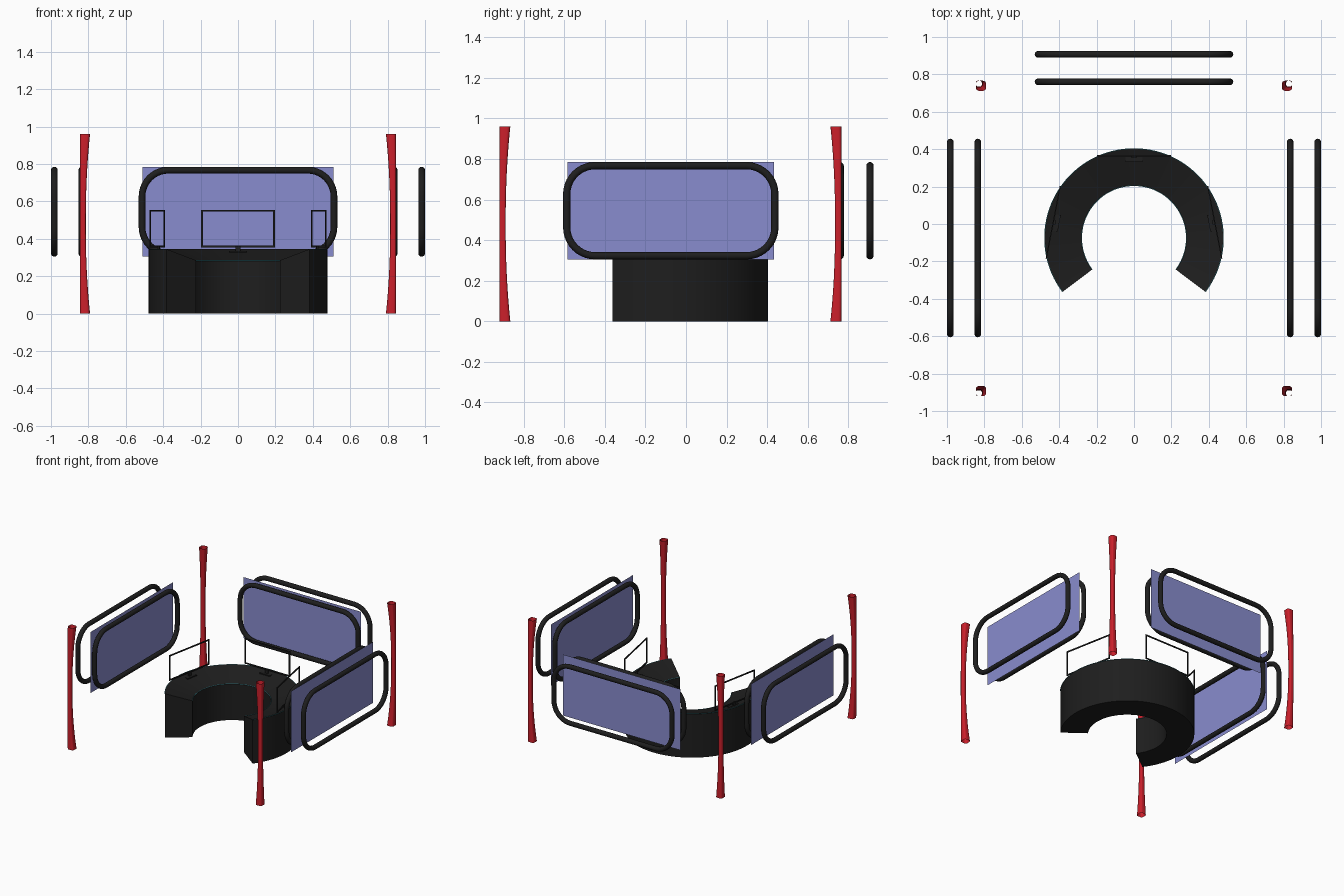
import bpy, bmesh, math
from mathutils import Vector, Matrix

if "Cube" in bpy.data.objects:
    bpy.data.objects.remove(bpy.data.objects["Cube"])

def mat(name, c):
    m = bpy.data.materials.new(name)
    m.diffuse_color = (*c, 1)
    m.use_nodes = True
    m.node_tree.nodes["Principled BSDF"].inputs["Base Color"].default_value = m.diffuse_color
    return m

BLACK = mat("black", (0.013, 0.013, 0.013))
RED = mat("red", (0.60, 0.014, 0.024))
BLUE = mat("screen blue", (0.25, 0.265, 0.62))
CYAN = mat("cyan trim", (0.06, 0.36, 0.42))

def finish(name, bm, m, smooth=True, recalc=True):
    if recalc:
        bmesh.ops.recalc_face_normals(bm, faces=bm.faces)
    me = bpy.data.meshes.new(name)
    bm.to_mesh(me)
    bm.free()
    me.materials.append(m)
    ob = bpy.data.objects.new(name, me)
    bpy.context.collection.objects.link(ob)
    if smooth:
        bpy.ops.object.select_all(action='DESELECT')
        ob.select_set(True)
        bpy.context.view_layer.objects.active = ob
        bpy.ops.object.shade_smooth_by_angle(angle=math.radians(35))
    return ob

def loft(name, rings, m, closed=False, caps=False):
    """Skin a list of point rings; optionally closed into a loop or capped."""
    bm = bmesh.new()
    vs = [[bm.verts.new(p) for p in r] for r in rings]
    n, k = len(vs), len(vs[0])
    for i in range(n if closed else n - 1):
        a, b = vs[i], vs[(i + 1) % n]
        for j in range(k):
            bm.faces.new((a[j], a[(j + 1) % k], b[(j + 1) % k], b[j]))
    if caps:
        bm.faces.new(vs[0])
        bm.faces.new(vs[-1])
    return finish(name, bm, m)

def rounded_rect(hw, hh, r, seg):
    """Points and outward normals of a rounded rectangle."""
    out = []
    for q, (sx, sy) in enumerate(((1, 1), (-1, 1), (-1, -1), (1, -1))):
        for i in range(seg + 1):
            a = math.pi / 2 * (q + i / seg)
            n = Vector((math.cos(a), math.sin(a)))
            out.append((Vector((sx * (hw - r), sy * (hh - r))) + n * r, n))
    return out

def add_box(bm, size, loc, M):
    bmesh.ops.create_cube(bm, size=1, matrix=M @ Matrix.Translation(loc) @ Matrix.Diagonal((*size, 1)))

# curved desk: sloped-top section swept round an open arc
CY, RI, RO, ZI, ZO = -0.075, 0.28, 0.478, 0.285, 0.345
A0, A1, N = math.radians(-37), math.radians(217), 72

def on_arc(r, z, a):
    return Vector((r * math.cos(a), CY + r * math.sin(a), z))

angles = [A0 + (A1 - A0) * i / N for i in range(N + 1)]
loft("desk", [[on_arc(r, z, a) for r, z in ((RI, 0), (RO, 0), (RO, ZO), (RI, ZI))] for a in angles],
     BLACK, caps=True)

# thin light trim along inner and outer top edges
for label, r, z in (("inner", RI, ZI), ("outer", RO, ZO)):
    loft(f"desk_trim_{label}",
         [[on_arc(r + 0.002 * u, z + 0.002 * v, a) for u, v in ((1, 0), (0, 1), (-1, 0), (0, -1))]
          for a in angles], CYAN, caps=True)

# open monitor frames with small stands, facing the desk centre
for label, deg in (("back", 90), ("right", 11), ("left", 169)):
    # local x = along the monitor, local y = outward from the desk centre
    M = Matrix.Translation((0, CY, 0)) @ Matrix.Rotation(math.radians(deg - 90), 4, 'Z')
    bm = bmesh.new()
    for s in (-1, 1):
        add_box(bm, (0.01, 0.006, 0.2), (s * 0.193, 0.44, 0.455), M)
        add_box(bm, (0.376, 0.006, 0.01), (0, 0.44, 0.455 + s * 0.095), M)
    finish(f"monitor_frame_{label}", bm, BLACK, False)
    bm = bmesh.new()
    add_box(bm, (0.09, 0.025, 0.008), (0, 0.42, 0.331), M)
    add_box(bm, (0.025, 0.01, 0.035), (0, 0.432, 0.345), M)
    finish(f"monitor_stand_{label}", bm, BLACK, False)

# large screens: two rounded tube frames with a flat panel between them
ZC, TUBE = 0.545, 0.018
outline = rounded_rect(0.513, 0.222, 0.14, 10)
for label, deg, centre, near, far in (("back", 0, (0, 0), 0.76, 0.907),
                                      ("right", -90, (0, -0.075), 0.835, 0.982),
                                      ("left", 90, (0, -0.075), 0.835, 0.982)):
    M = Matrix.Translation((*centre, ZC)) @ Matrix.Rotation(math.radians(deg), 4, 'Z')
    for part, d in (("inner", near), ("outer", far)):
        rings = []
        for p, n in outline:
            ring = []
            for j in range(12):
                t = 2 * math.pi * j / 12
                q = p + n * TUBE * math.cos(t)
                ring.append(M @ Vector((q.x, d + TUBE * math.sin(t), q.y)))
            rings.append(ring)
        loft(f"screen_{label}_{part}_frame", rings, BLACK, closed=True)
    bm = bmesh.new()
    bm.faces.new([bm.verts.new(M @ Vector((x, near + 0.037, z)))
                  for x, z in ((-0.51, -0.24), (0.51, -0.24), (0.51, 0.24), (-0.51, 0.24))])
    finish(f"screen_{label}_panel", bm, BLUE, False, False)

# corner posts: open rounded-square tubes flaring toward the room at both ends
for xl, sx in (("left", -1), ("right", 1)):
    for yl, sy, yo in (("front", -1, 0.92), ("back", 1, 0.766)):
        rings = []
        for i in range(25):
            t = i / 24
            w = 0.031 + 0.023 * abs(2 * t - 1) ** 2.2
            rings.append([Vector((sx * (0.845 - w / 2 + p.x), sy * (yo - w / 2 + p.y), 0.96 * t))
                          for p, n in rounded_rect(w / 2, w / 2, w * 0.3, 4)])
        loft(f"post_{yl}_{xl}", rings, RED)
